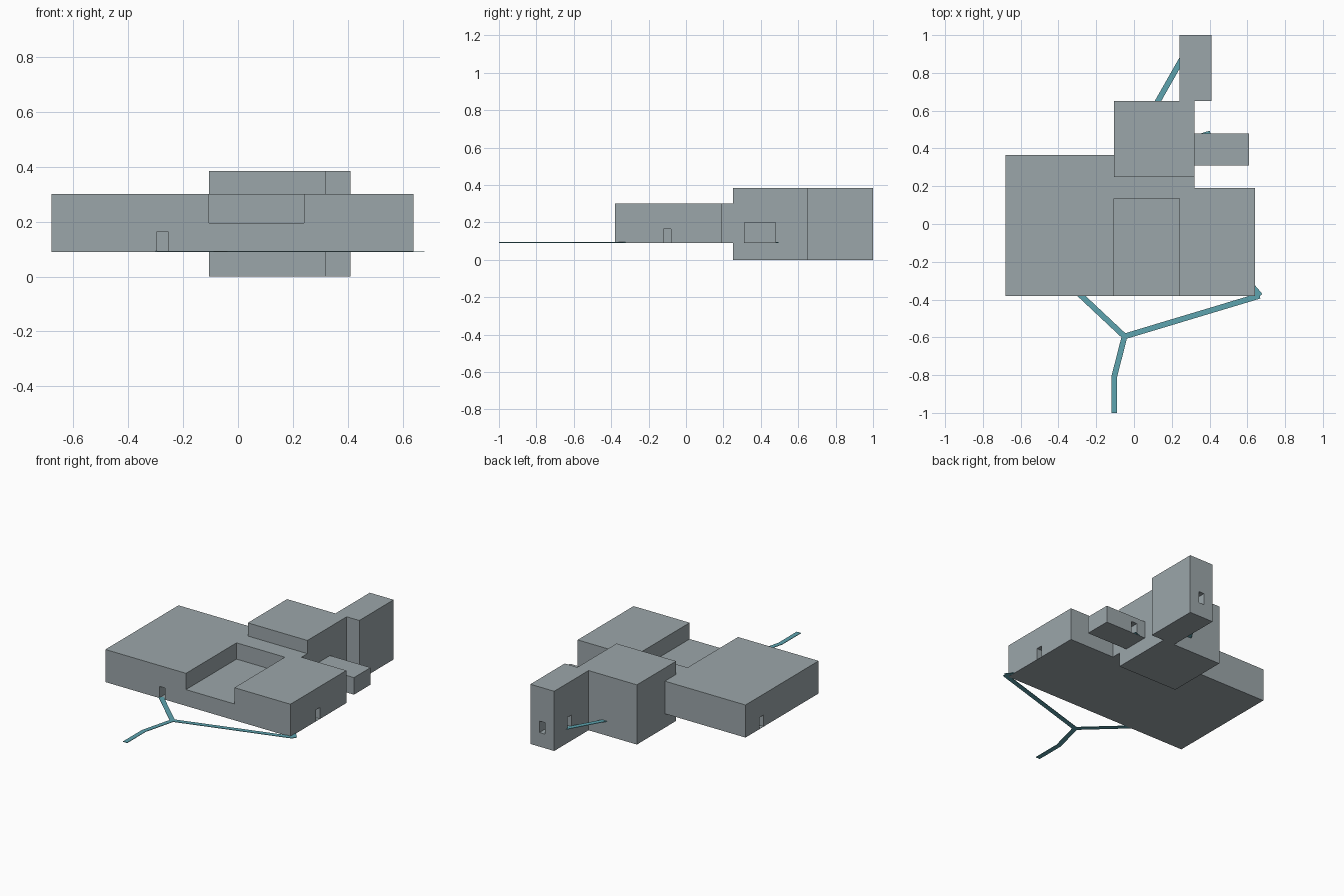
import bpy, bmesh
from mathutils import Vector

if "Cube" in bpy.data.objects:
    bpy.data.objects.remove(bpy.data.objects["Cube"])


def material(name, rgb):
    m = bpy.data.materials.new(name)
    m.diffuse_color = (*rgb, 1)
    m.use_nodes = True
    m.node_tree.nodes["Principled BSDF"].inputs["Base Color"].default_value = m.diffuse_color
    return m


GREY = material("wall grey", (0.33, 0.38, 0.40))
TEAL = material("path teal", (0.11, 0.37, 0.43))


def prism(name, outline, z0, z1, mat):
    """Extrude a flat outline from z0 up to z1."""
    bm = bmesh.new()
    base = bm.faces.new([bm.verts.new((x, y, z0)) for x, y in outline])
    top = bmesh.ops.extrude_face_region(bm, geom=[base])["geom"]
    bmesh.ops.translate(bm, vec=(0, 0, z1 - z0),
                        verts=[v for v in top if isinstance(v, bmesh.types.BMVert)])
    bmesh.ops.recalc_face_normals(bm, faces=bm.faces)
    mesh = bpy.data.meshes.new(name)
    bm.to_mesh(mesh)
    bm.free()
    mesh.materials.append(mat)
    ob = bpy.data.objects.new(name, mesh)
    bpy.context.collection.objects.link(ob)
    return ob


def rect(x0, x1, y0, y1):
    return [(x0, y0), (x1, y0), (x1, y1), (x0, y1)]


def cut(ob, bounds, z0, z1):
    """Cut a box out of a part and remove the cutter."""
    cutter = prism("cutter", rect(*bounds), z0, z1, GREY)
    cutter.hide_render = True
    mod = ob.modifiers.new("cut", "BOOLEAN")
    mod.operation, mod.solver, mod.object = "DIFFERENCE", "EXACT", cutter
    bpy.context.view_layer.objects.active = ob
    bpy.ops.object.modifier_apply(modifier="cut")
    bpy.data.objects.remove(cutter)


F, DT, D = 0.09, 0.165, 0.06   # floor level, door top, doorway depth

# Wide main building with a lowered front terrace
main = prism("main_building", [(-0.68, -0.38), (0.64, -0.38), (0.64, 0.19), (0.32, 0.19),
                               (0.32, 0.25), (-0.105, 0.25), (-0.105, 0.365), (-0.68, 0.365)],
             F, 0.30, GREY)
cut(main, (-0.105, 0.24, -0.5, 0.135), 0.195, 0.5)

# Tall rear hall with its narrow back wing
hall = prism("rear_hall", [(-0.105, 0.25), (0.32, 0.25), (0.32, 0.65), (0.41, 0.65),
                           (0.41, 1.0), (0.24, 1.0), (0.24, 0.65), (-0.105, 0.65)],
             0.0, 0.385, GREY)

# Low side annex
annex = prism("side_annex", rect(0.32, 0.61, 0.31, 0.48), F, 0.20, GREY)

# Doorways
for ob, bounds in [
    (main, (-0.295, -0.255, -0.5, -0.38 + D)),
    (main, (0.64 - D, 0.7, -0.12, -0.08)),
    (main, (-0.75, -0.68 + D, 0.18, 0.22)),
    (hall, (0.305, 0.345, 1.0 - D, 1.1)),
    (hall, (0.2, 0.24 + D, 0.825, 0.865)),
    (annex, (0.38, 0.42, 0.48 - D, 0.55)),
]:
    cut(ob, bounds, F + 0.001, DT)


def path(name, points, width=0.03):
    """Thin flat strip following a polyline with mitred corners."""
    pts = [Vector(p) for p in points]
    left, right = [], []
    for i, p in enumerate(pts):
        a = (p - pts[i - 1]).normalized() if i else (pts[1] - p).normalized()
        b = (pts[i + 1] - p).normalized() if i < len(pts) - 1 else a
        t = (a + b).normalized()
        off = Vector((-t.y, t.x)) * (width / 2 / max(t.dot(a), 0.4))
        left.append(p + off)
        right.append(p - off)
    prism(name, [tuple(p) for p in left + right[::-1]], F + 0.001, F + 0.004, TEAL)


# Footpaths
path("front_path", [(-0.105, -1.0), (-0.105, -0.81), (-0.05, -0.595), (-0.29, -0.37)])
path("right_branch_path", [(-0.05, -0.595), (0.665, -0.38)])
path("corner_path", [(0.668, -0.38), (0.60, -0.30)])
path("rear_path", [(0.26, 0.885), (0.115, 0.63)])
path("annex_path", [(0.35, 0.462), (0.405, 0.48)])
